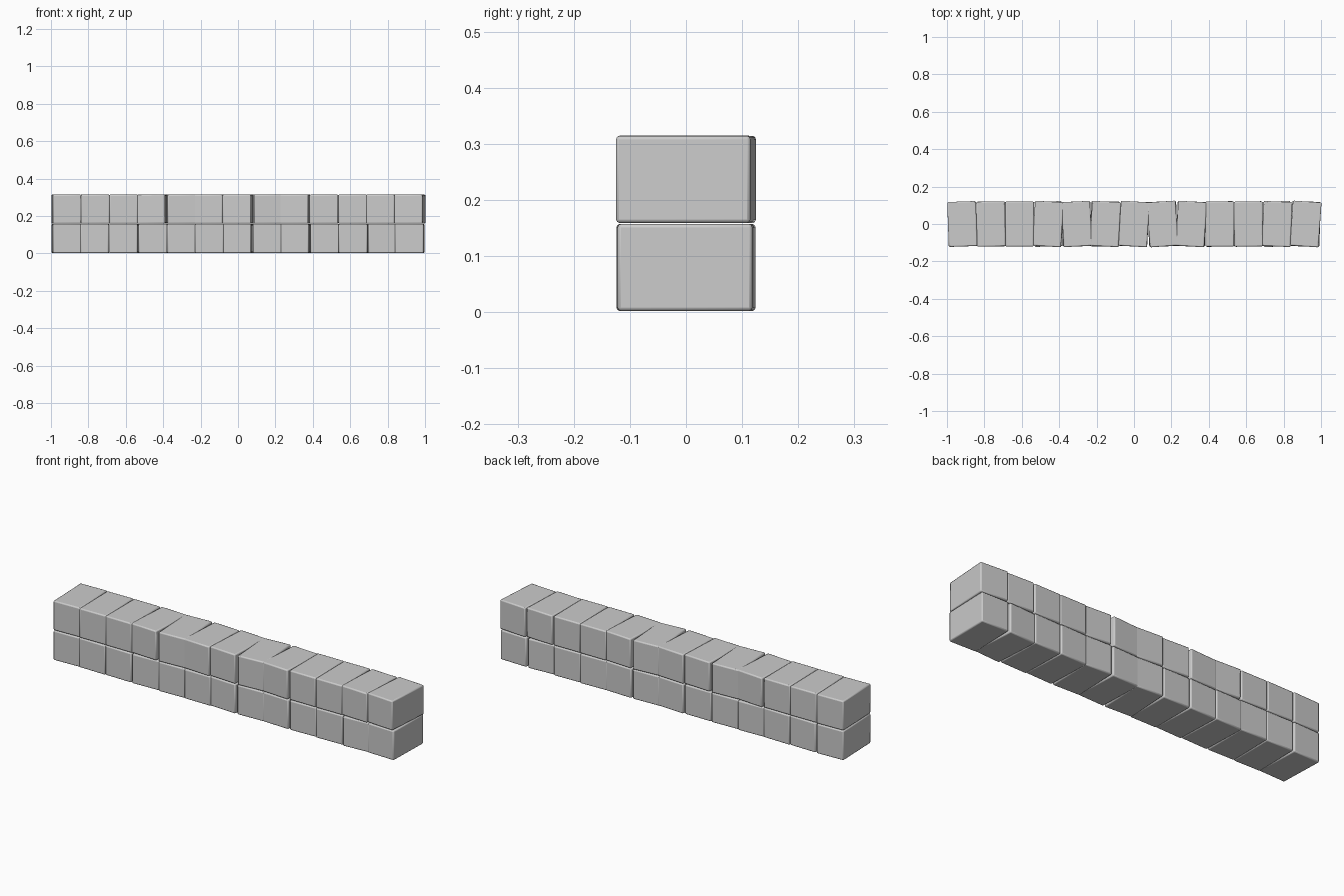
import bpy, math

if "Cube" in bpy.data.objects:
    bpy.data.objects.remove(bpy.data.objects["Cube"], do_unlink=True)

stone = bpy.data.materials.new("stone_grey")
stone.use_nodes = True
colour = (0.6, 0.6, 0.6, 1)
stone.diffuse_color = colour
stone.node_tree.nodes["Principled BSDF"].inputs["Base Color"].default_value = colour

PITCH, DEPTH, HEIGHT = 0.153, 0.24, 0.155


def block(name, x, z, yaw, roll=0):
    """One rounded block, slightly turned out of line."""
    bpy.ops.mesh.primitive_cube_add(size=1, location=(x, 0, z))
    ob = bpy.context.object
    ob.name = name
    ob.scale = (PITCH, DEPTH, HEIGHT)
    bpy.ops.object.transform_apply(location=False, rotation=False, scale=True)
    ob.rotation_euler = (0, math.radians(roll), math.radians(yaw))
    bevel = ob.modifiers.new("rounded_edges", 'BEVEL')
    bevel.width = 0.006
    bevel.segments = 2
    ob.data.materials.append(stone)
    bpy.ops.object.shade_smooth_by_angle(angle=math.radians(50))


# Yaw of each block in degrees, from -x to +x
rows = {
    "lower_block": [2, -1, -1, 2, 2, 0, -3, 2, -2, 2, 1.5, 3.5, -1.5],
    "upper_block": [2, 1, 0, -3.5, 3, -3, -3.5, 4, -3.5, 0, 0.5, -2.5, -4],
}
for level, (name, yaws) in enumerate(rows.items()):
    for i, yaw in enumerate(yaws):
        roll = -0.5 if (level, i) == (1, 3) else 0
        block(f"{name}_{i + 1}", (i - 6) * PITCH, HEIGHT * (level + 0.5) + 0.002 * (1 + level), yaw, roll)
